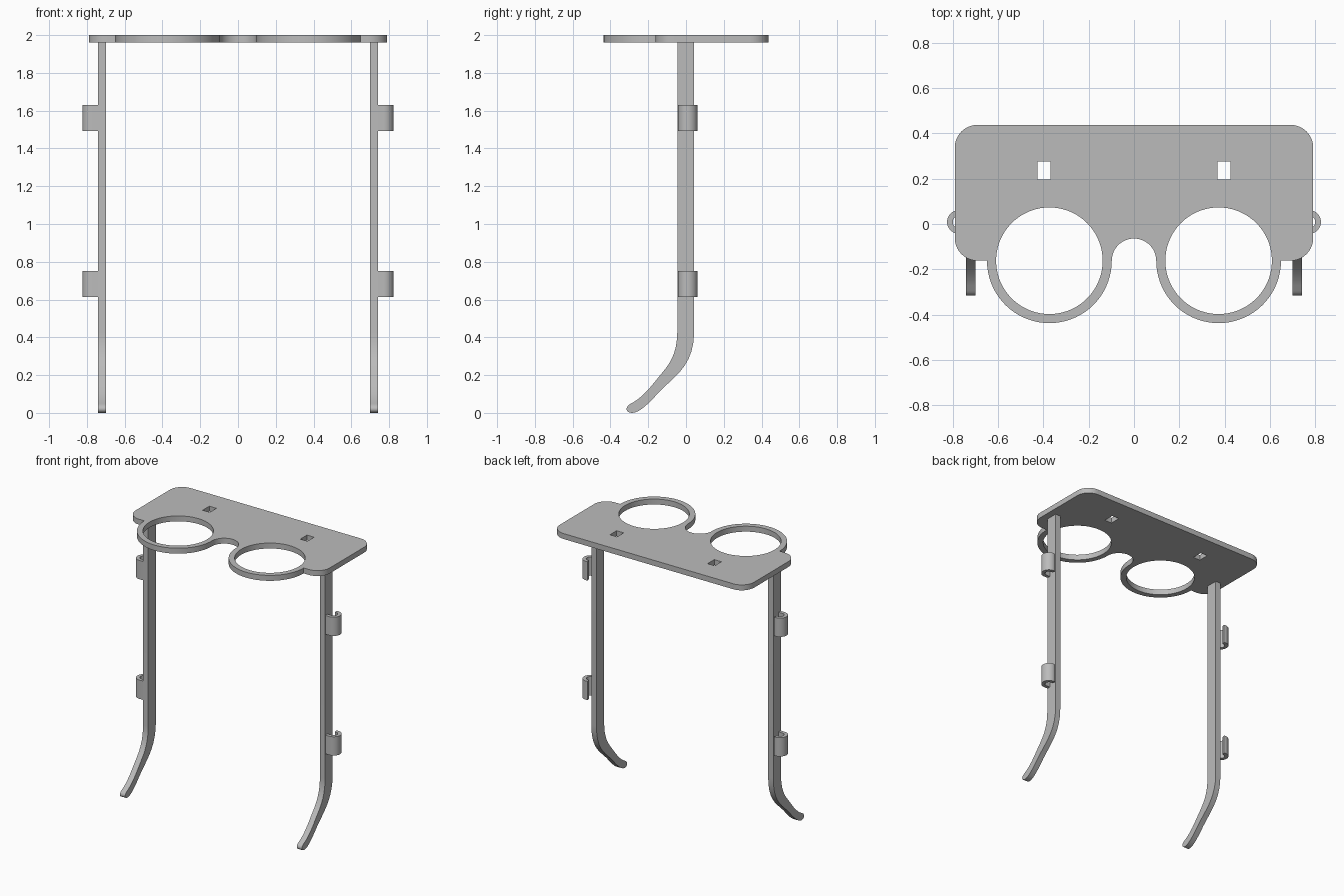
import bpy, bmesh
from math import radians, cos, sin
from mathutils import Matrix, Vector
from mathutils.geometry import interpolate_bezier

cube = bpy.data.objects.get("Cube")
if cube:
    bpy.data.objects.remove(cube, do_unlink=True)

grey = bpy.data.materials.new("plain grey")
grey.use_nodes = True
COLOUR = (0.5, 0.5, 0.5, 1)
grey.diffuse_color = COLOUR
grey.node_tree.nodes["Principled BSDF"].inputs["Base Color"].default_value = COLOUR

# Maps profile (u, v, depth) to (y, z, x)
SIDEWAYS = Matrix(((0, 0, 1), (1, 0, 0), (0, 1, 0))).to_4x4()


def arc(cx, cy, r, start, end, steps):
    angles = [radians(start + (end - start) * i / steps) for i in range(steps + 1)]
    return [(cx + r * cos(a), cy + r * sin(a)) for a in angles]


def rect(x0, x1, y0, y1):
    return [(x0, y0), (x1, y0), (x1, y1), (x0, y1)]


def bezier_chain(start, segments, steps=10):
    points = [start]
    for h1, h2, end in segments:
        curve = interpolate_bezier(Vector(points[-1]), Vector(h1), Vector(h2), Vector(end), steps)
        points += [tuple(p)[:2] for p in curve[1:]]
    return points


def solid(name, loops, low, high, matrix=Matrix()):
    """Fill closed outlines (the first outer, the rest holes) and extrude them."""
    bm = bmesh.new()
    for loop in loops:
        verts = [bm.verts.new((x, y, low)) for x, y in loop]
        for a, b in zip(verts, verts[1:] + verts[:1]):
            bm.edges.new((a, b))
    bmesh.ops.remove_doubles(bm, verts=bm.verts[:], dist=0.0005)
    bmesh.ops.triangle_fill(bm, edges=bm.edges[:], use_beauty=True, normal=(0, 0, 1))
    ext = bmesh.ops.extrude_face_region(bm, geom=bm.faces[:], use_keep_orig=True)
    moved = [g for g in ext["geom"] if isinstance(g, bmesh.types.BMVert)]
    bmesh.ops.translate(bm, verts=moved, vec=(0, 0, high - low))
    bm.transform(matrix)
    bmesh.ops.recalc_face_normals(bm, faces=bm.faces[:])
    mesh = bpy.data.meshes.new(name)
    bm.to_mesh(mesh)
    bm.free()
    mesh.materials.append(grey)
    obj = bpy.data.objects.new(name, mesh)
    bpy.context.collection.objects.link(obj)
    bpy.ops.object.select_all(action="DESELECT")
    obj.select_set(True)
    bpy.context.view_layer.objects.active = obj
    bpy.ops.object.shade_smooth_by_angle(angle=radians(30))
    return obj


# Top plate with two rings, a nose arch and two slots
RING_X, RING_Y, EDGE = 0.373, -0.162, 0.69
outline = (arc(EDGE, 0.337, 0.1, 0, 90, 10)
           + arc(-EDGE, 0.337, 0.1, 90, 180, 10)
           + arc(-EDGE, RING_Y + 0.1, 0.1, 180, 270, 10)
           + arc(-RING_X, RING_Y, 0.275, 180, 360, 36)
           + arc(0, RING_Y, 0.098, 180, 0, 24)
           + arc(RING_X, RING_Y, 0.275, 180, 360, 36)
           + arc(EDGE, RING_Y + 0.1, 0.1, 270, 360, 10))
holes = [arc(s * RING_X, RING_Y, 0.235, 0, 360, 72) for s in (-1, 1)]
slots = [rect(s * 0.397 - 0.029, s * 0.397 + 0.029, 0.197, 0.275) for s in (-1, 1)]
solid("top_plate", [outline] + holes + slots, 1.96, 2.0)

# Side profile of a leg, hooked forward at the foot
leg_profile = bezier_chain((-0.046, 0.43), [
    ((-0.046, 0.30), (-0.10, 0.245), (-0.132, 0.205)),
    ((-0.175, 0.155), (-0.22, 0.085), (-0.295, 0.047)),
    ((-0.325, 0.03), (-0.32, 0), (-0.285, 0)),
    ((-0.24, 0), (-0.18, 0.07), (-0.138, 0.115)),
    ((-0.06, 0.195), (0.043, 0.25), (0.043, 0.43)),
]) + [(0.043, 1.965), (-0.046, 1.965)]

# Plan of a cable clip, open at the back next to the leg
CLIP_X, CLIP_Y = 0.772, 0.009
clip_plan = ([(0.735, CLIP_Y - 0.052)]
             + arc(CLIP_X, CLIP_Y, 0.052, -90, 105, 26)
             + arc(CLIP_X, CLIP_Y, 0.027, 105, -90, 26)
             + [(0.735, CLIP_Y - 0.027)])

for side, s in (("right", -1), ("left", 1)):
    inner, outer = sorted((s * 0.698, s * 0.74))
    solid(side + "_leg", [leg_profile], inner, outer, SIDEWAYS)
    for level, z in (("lower", 0.613), ("upper", 1.492)):
        plan = [(s * x, y) for x, y in clip_plan]
        solid(f"{side}_{level}_clip", [plan], z, z + 0.138)
